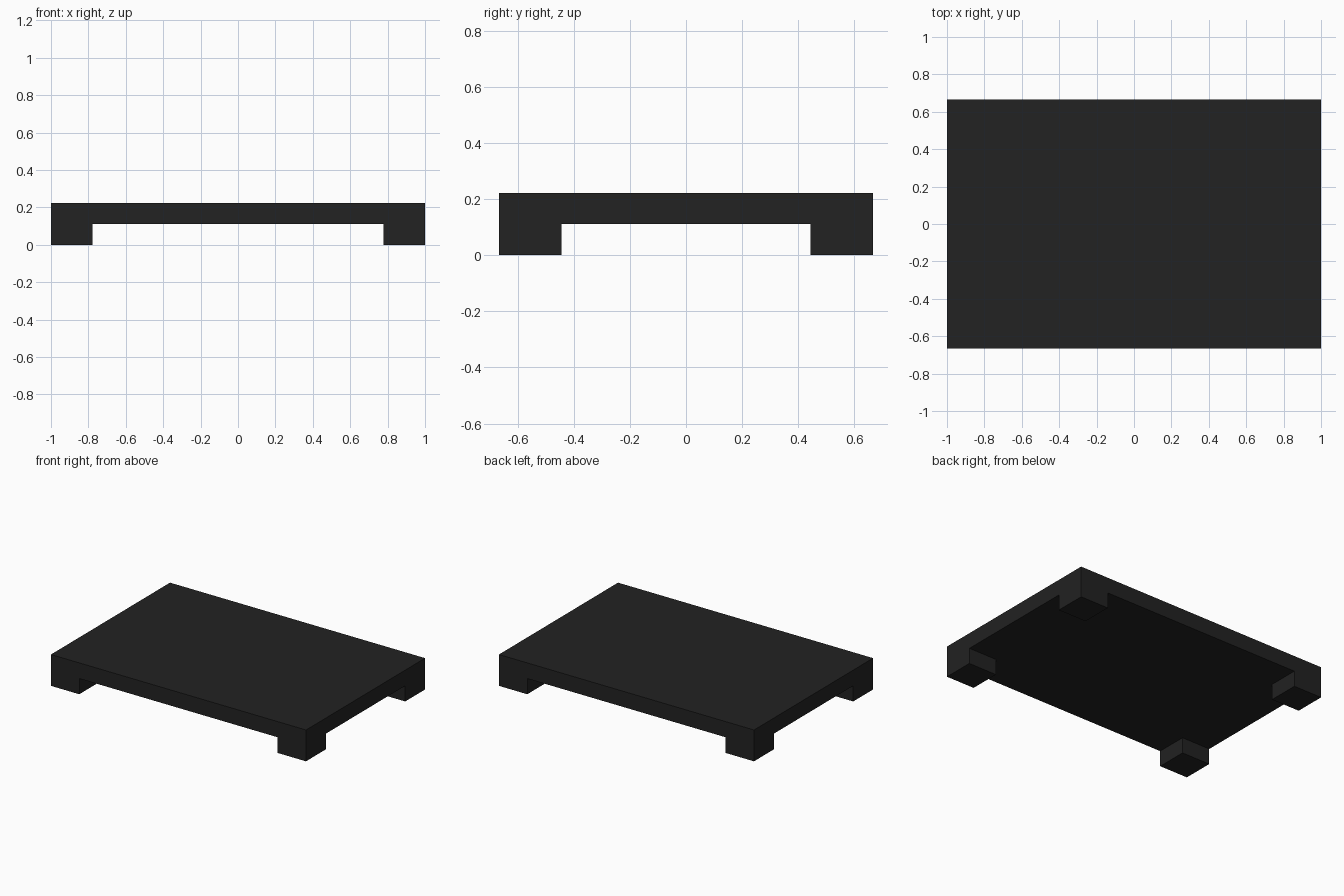
import bpy, bmesh
from mathutils import Vector, Matrix

if "Cube" in bpy.data.objects:
    bpy.data.objects.remove(bpy.data.objects["Cube"])

HX, HY = 1.0, 0.6667      # half width and half depth
LEG = 0.2222              # square foot size
H, UNDER = 0.2222, 0.1111 # total height, underside of the top

black = bpy.data.materials.new("matte_black")
black.diffuse_color = (0.016, 0.016, 0.016, 1)
black.use_nodes = True
black.node_tree.nodes["Principled BSDF"].inputs["Base Color"].default_value = black.diffuse_color

# Flat top slab
bm = bmesh.new()
bmesh.ops.create_cube(bm, size=1, matrix=Matrix.Translation((0, 0, (H + UNDER) / 2))
                      @ Matrix.Diagonal((2 * HX, 2 * HY, H - UNDER, 1)))

# Cut lines along the inner sides of the feet
for axis, half in (((1, 0, 0), HX), ((0, 1, 0), HY)):
    for s in (-1, 1):
        n = Vector(axis)
        bmesh.ops.bisect_plane(bm, geom=bm.verts[:] + bm.edges[:] + bm.faces[:],
                               plane_co=n * s * (half - LEG), plane_no=n)

# Four corner feet pulled down from the underside
corners = []
for f in bm.faces:
    c = f.calc_center_median()
    if f.normal.z < -0.9 and abs(c.x) > HX - LEG and abs(c.y) > HY - LEG:
        corners.append(f)
res = bmesh.ops.extrude_discrete_faces(bm, faces=corners)
for f in res["faces"]:
    for v in f.verts:
        v.co.z = 0

# Tidy the flat surfaces
bmesh.ops.dissolve_limit(bm, angle_limit=0.01, verts=bm.verts[:], edges=bm.edges[:])
bmesh.ops.recalc_face_normals(bm, faces=bm.faces[:])

mesh = bpy.data.meshes.new("footed_platform")
bm.to_mesh(mesh)
bm.free()
mesh.materials.append(black)
bpy.context.collection.objects.link(bpy.data.objects.new("footed_platform", mesh))
